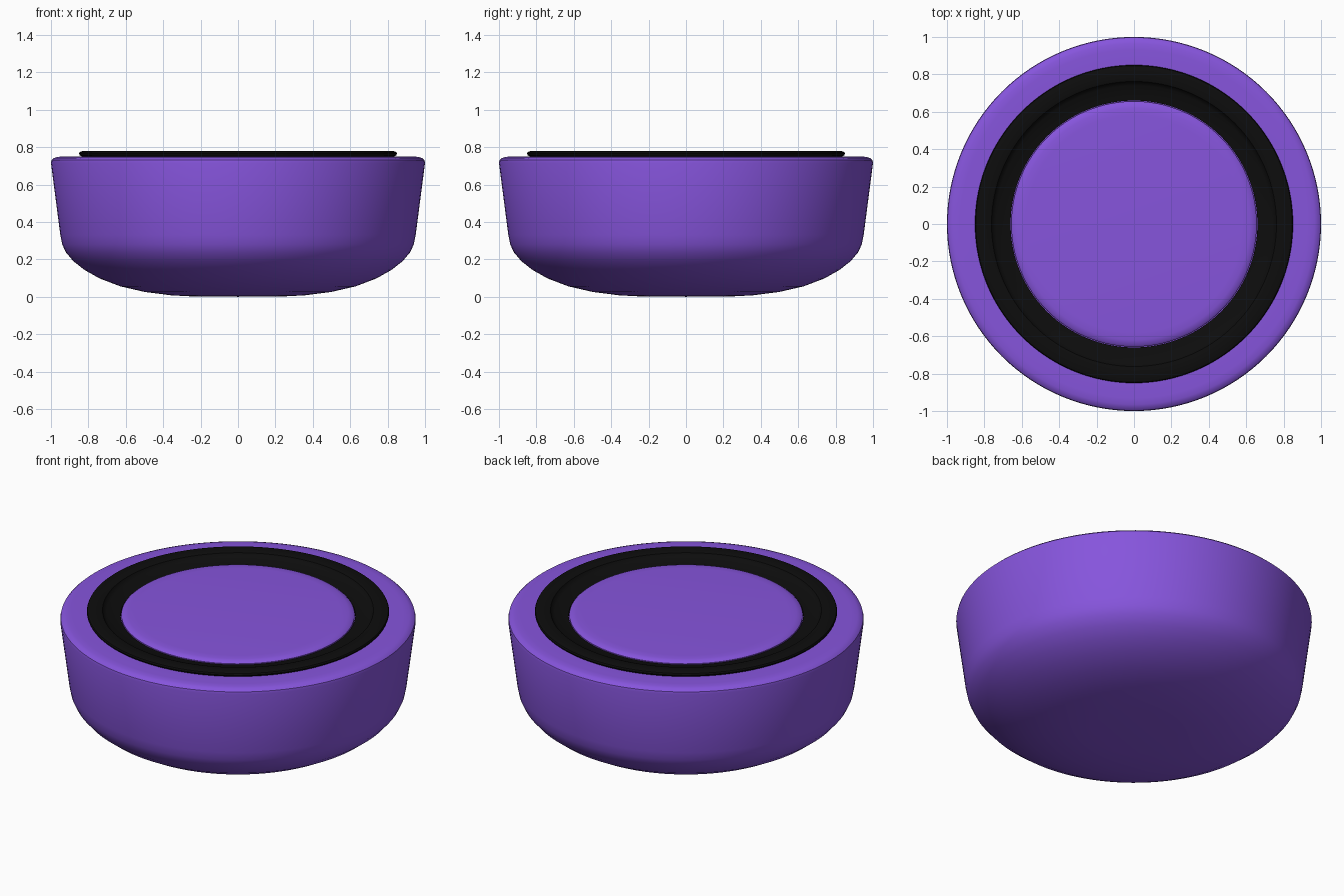
import bpy, bmesh, math

if "Cube" in bpy.data.objects:
    bpy.data.objects.remove(bpy.data.objects["Cube"])


def material(name, color):
    m = bpy.data.materials.new(name)
    m.diffuse_color = color
    m.use_nodes = True
    m.node_tree.nodes["Principled BSDF"].inputs["Base Color"].default_value = m.diffuse_color
    return m


def lathe(name, profile, mat, closed=False, steps=128):
    """Revolve an (r, z) profile around the z axis."""
    bm = bmesh.new()
    verts = [bm.verts.new((r, 0, z)) for r, z in profile]
    edges = [bm.edges.new(p) for p in zip(verts, verts[1:])]
    if closed:
        edges.append(bm.edges.new((verts[-1], verts[0])))
    bmesh.ops.spin(bm, geom=verts + edges, cent=(0, 0, 0), axis=(0, 0, 1),
                   angle=math.tau, steps=steps)
    bmesh.ops.remove_doubles(bm, verts=bm.verts, dist=1e-5)
    bmesh.ops.recalc_face_normals(bm, faces=bm.faces)
    mesh = bpy.data.meshes.new(name)
    bm.to_mesh(mesh)
    bm.free()
    mesh.materials.append(mat)
    obj = bpy.data.objects.new(name, mesh)
    bpy.context.collection.objects.link(obj)
    bpy.ops.object.select_all(action='DESELECT')
    obj.select_set(True)
    bpy.context.view_layer.objects.active = obj
    bpy.ops.object.shade_smooth_by_angle(angle=math.radians(35))
    return obj


purple = material("purple", (0.24, 0.09, 0.72, 1))
black = material("black", (0.004, 0.004, 0.004, 1))

# Tapered body: bowl-shaped underside, rounded rim, recess for the ring
lathe("body", [
    (0, 0), (0.25, 0.002), (0.36, 0.008), (0.5, 0.026), (0.63, 0.056),
    (0.74, 0.098), (0.82, 0.143), (0.88, 0.19), (0.92, 0.237),
    (0.94, 0.28), (0.95, 0.33), (1.0, 0.715), (0.997, 0.73),
    (0.985, 0.741), (0.965, 0.748), (0.93, 0.75), (0.82, 0.75),
    (0.81, 0.72), (0.66, 0.72), (0, 0.72)], purple)

# Flat ring with rounded outer edge, stepping down towards the button
lathe("trim_ring", [
    (0.66, 0.725), (0.82, 0.725), (0.835, 0.75), (0.846, 0.756),
    (0.85, 0.765), (0.846, 0.774), (0.835, 0.778), (0.775, 0.778),
    (0.762, 0.774), (0.755, 0.762), (0.74, 0.752), (0.66, 0.742)],
    black, closed=True)

# Central button with softened edge
lathe("center_button", [
    (0, 0.722), (0.655, 0.722), (0.656, 0.746), (0.645, 0.755),
    (0.62, 0.761), (0.58, 0.763), (0, 0.763)], purple)
